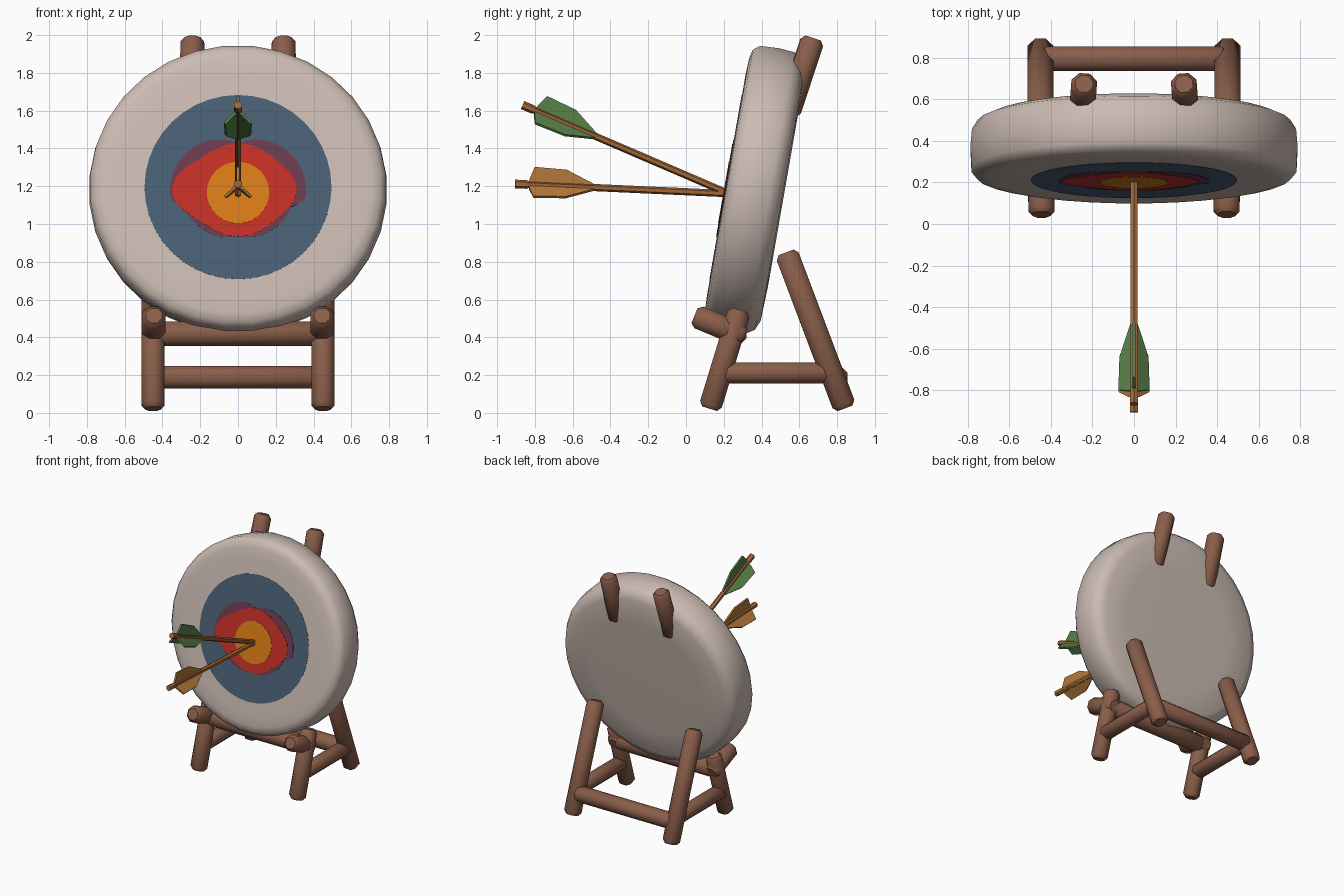
import bpy, bmesh, math
from mathutils import Matrix, Vector

if "Cube" in bpy.data.objects:
    bpy.data.objects.remove(bpy.data.objects["Cube"])


def material(name, rgb):
    m = bpy.data.materials.new(name)
    m.diffuse_color = (*rgb, 1)
    m.use_nodes = True
    m.node_tree.nodes["Principled BSDF"].inputs["Base Color"].default_value = m.diffuse_color
    return m


STRAW = material("pale straw", (0.60, 0.50, 0.45))
BLUE = material("slate blue", (0.068, 0.118, 0.175))
DARK_RED = material("faded red", (0.15, 0.045, 0.075))
RED = material("bright red", (0.56, 0.03, 0.02))
GOLD = material("orange gold", (0.70, 0.20, 0.008))
WOOD = material("brown wood", (0.25, 0.11, 0.067))
SHAFT = material("shaft wood", (0.38, 0.14, 0.038))
GREEN = material("green feather", (0.10, 0.22, 0.07))
TAN = material("tan feather", (0.46, 0.19, 0.045))


def finish(bm, name, mat, matrix, angle=None):
    bmesh.ops.recalc_face_normals(bm, faces=bm.faces[:])
    me = bpy.data.meshes.new(name)
    bm.to_mesh(me)
    bm.free()
    me.materials.append(mat)
    ob = bpy.data.objects.new(name, me)
    bpy.context.collection.objects.link(ob)
    ob.matrix_world = matrix
    if angle:
        bpy.context.view_layer.objects.active = ob
        ob.select_set(True)
        bpy.ops.object.shade_smooth_by_angle(angle=math.radians(angle))
        ob.select_set(False)
    return ob


def lathe(name, profile, sides, mat, matrix, angle=40, squash=1.0):
    """Rings of (radius, height), capped at both ends."""
    bm = bmesh.new()
    rings = []
    for r, z in profile:
        rings.append([bm.verts.new((r * math.cos(a), squash * r * math.sin(a), z))
                      for a in (math.tau * (i + 0.5) / sides for i in range(sides))])
    for a, b in zip(rings, rings[1:]):
        for i in range(sides):
            j = (i + 1) % sides
            bm.faces.new((a[i], a[j], b[j], b[i]))
    bm.faces.new(rings[0])
    bm.faces.new(rings[-1])
    return finish(bm, name, mat, matrix, angle)


def aim(a, b):
    a, b = Vector(a), Vector(b)
    d = b - a
    return Matrix.Translation(a) @ d.to_track_quat('Z', 'Y').to_matrix().to_4x4(), d.length


def log(name, a, b, r=0.067):
    m, n = aim(a, b)
    e = 0.025
    lathe(name, [(0.68 * r, 0), (r, e), (r, n - e), (0.68 * r, n)], 8, WOOD, m, 50)


# Straw disc, leaning back; local z points out of the front face
FACE = Matrix.Translation((0, 0.213, 1.205)) @ Matrix.Rotation(math.radians(80.1), 4, 'X')
lathe("straw_disc", [(0.62, 0), (0.71, -0.004), (0.757, -0.015), (0.785, -0.05), (0.79, -0.15),
                     (0.783, -0.235), (0.755, -0.28), (0.70, -0.303), (0.50, -0.31)],
      32, STRAW, FACE, 50, 0.97)


# Painted rings: thin plates whose radius follows a rule
def plate(name, radius, cy, height, mat, sides=40):
    bm = bmesh.new()
    loops = []
    for z in (-0.002, height):
        loops.append([bm.verts.new((radius(t) * math.cos(t), cy + radius(t) * math.sin(t), z))
                      for t in (math.tau * i / sides for i in range(sides))])
    lo, hi = loops
    bm.faces.new(lo)
    bm.faces.new(hi)
    for i in range(sides):
        j = (i + 1) % sides
        bm.faces.new((lo[i], lo[j], hi[j], hi[i]))
    finish(bm, name, mat, FACE)


def faded(t):
    return 0.25 + 0.11 * abs(math.cos(t)) * (1 if math.sin(t) > -0.25 else 0.45)


def worn(t):
    c = math.cos(t)
    return 0.25 + (0.10 if c < 0 else 0.06) * abs(c) ** 8


plate("blue_ring", lambda t: 0.495, -0.01, 0.002, BLUE)
plate("faded_red_ring", faded, -0.025, 0.004, DARK_RED)
plate("red_ring", worn, -0.025, 0.006, RED)
plate("gold_centre", lambda t: 0.165, -0.04, 0.008, GOLD)

# Wooden stand, mirrored left and right
for s, side in ((-1, "left"), (1, "right")):
    x = 0.45 * s
    log(f"{side}_front_leg", (x, 0.125, 0.022), (x, 0.285, 0.545), 0.065)
    log(f"{side}_back_leg", (x, 0.842, 0.024), (x, 0.53, 0.85))
    log(f"{side}_side_rail", (x, 0.16, 0.212), (x, 0.80, 0.212), 0.06)
    log(f"{side}_rest_peg", (0.445 * s, 0.045, 0.515), (0.445 * s, 0.31, 0.405))
    log(f"{side}_top_post", (0.24 * s, 0.673, 1.984), (0.25 * s, 0.54, 1.58))
log("back_crossbar", (-0.44, 0.795, 0.188), (0.44, 0.795, 0.188), 0.064)
log("front_crossbar", (-0.44, 0.255, 0.42), (0.44, 0.255, 0.42), 0.07)


# Arrows: shaft with nock, plus three vanes
def arrow(name, tip, end, mat):
    m, n = aim(tip, end)
    r = 0.019
    lathe(f"{name}_shaft", [(r, 0), (r, n - 0.07), (0.023, n - 0.06), (0.023, n)], 6, SHAFT, m, 30)
    axis = (Vector(end) - Vector(tip)).normalized()
    up = (Vector((0, 0, 1)) - axis * axis.z).normalized()
    right = Vector((1, 0, 0))
    outline = [(0.42, 0.0), (0.42, 0.018), (0.27, 0.088), (0.10, 0.095), (0.075, 0.03), (0.075, 0.0)]
    for k, deg in enumerate((0, 132, 228)):
        a = math.radians(deg)
        out = up * math.cos(a) + right * math.sin(a)
        thick = axis.cross(out) * 0.007
        bm = bmesh.new()
        sides = [[bm.verts.new(Vector(end) - axis * d + out * h + thick * q) for d, h in outline]
                 for q in (-1, 1)]
        bm.faces.new(sides[0])
        bm.faces.new(sides[1])
        for i in range(len(outline)):
            j = (i + 1) % len(outline)
            bm.faces.new((sides[0][i], sides[0][j], sides[1][j], sides[1][i]))
        finish(bm, f"{name}_vane_{k + 1}", mat, Matrix.Identity(4))


arrow("upper_arrow", (0, 0.24, 1.155), (0, -0.865, 1.63), GREEN)
arrow("lower_arrow", (0, 0.24, 1.16), (0, -0.905, 1.212), TAN)
